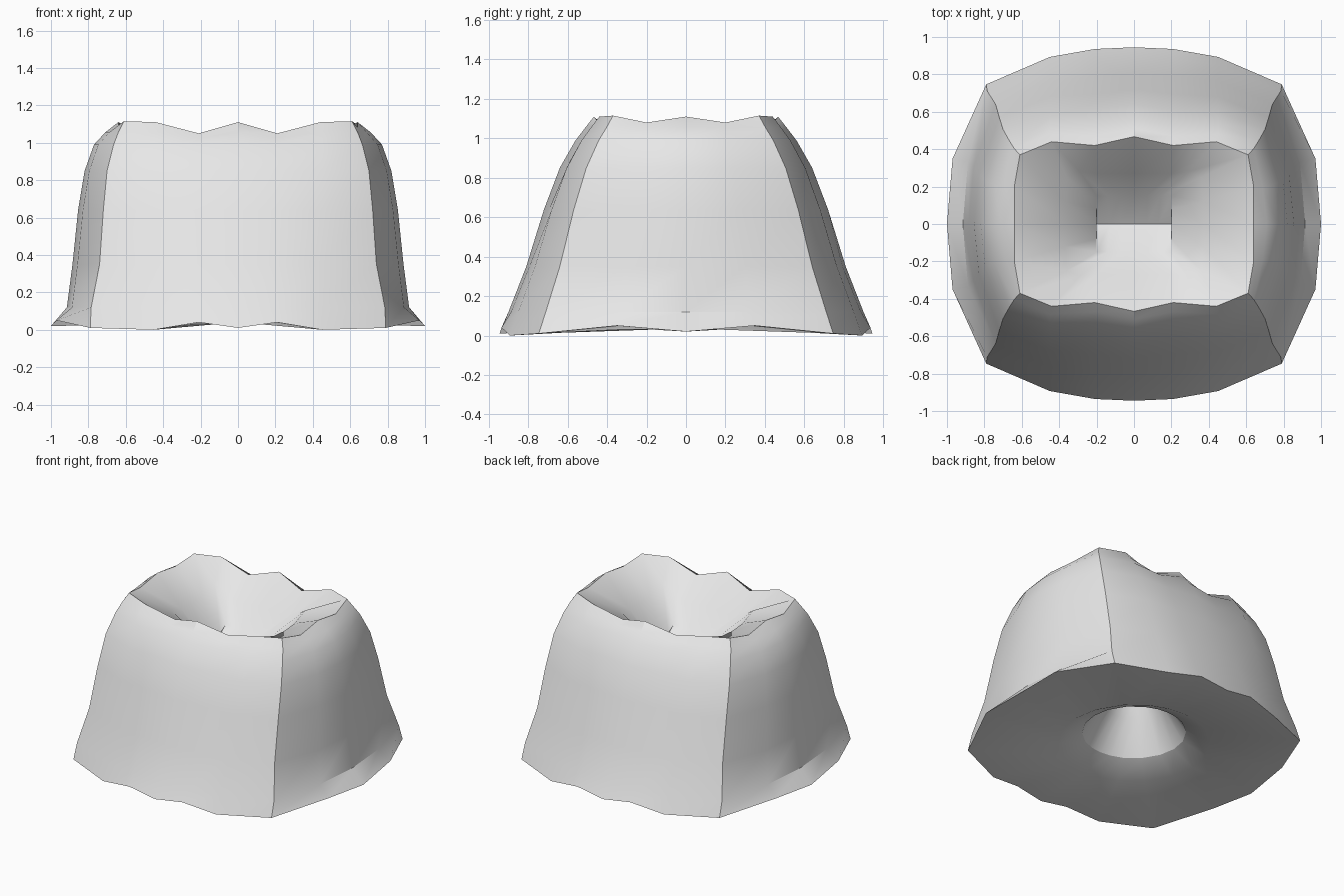
import bpy
import bmesh
import math

cube = bpy.data.objects.get("Cube")
if cube:
    bpy.data.objects.remove(cube, do_unlink=True)


def full_ring(quarter):
    """Mirror a quarter outline (side, shoulder, corner, outer, groove, middle) all round."""
    back = quarter + [(-x, y, z) for x, y, z in quarter[-2::-1]]
    front = [(x, -y, z) for x, y, z in back[-2:0:-1]]
    return back + front


def wall(side, corner, depth, z, groove, waves=(0, 0, 0, 0, 0, 0)):
    """Quarter outline of the outer wall at one height."""
    quarter = [(side, 0), (side * 0.97, depth * 0.37), (corner, depth * 0.79),
               (0.45, depth * 0.945), (0.21, depth * groove), (0, depth)]
    return [(x, y, z + w) for (x, y), w in zip(quarter, waves)]


# Underside cavity, from its roof down to the opening
def cavity(radius, z):
    angles = [0, 20, 42, 62, 77, 90]
    return [(radius * math.cos(math.radians(a)), radius * math.sin(math.radians(a)), z)
            for a in angles]


quarters = [cavity(0.12, 0.5), cavity(0.2, 0.34), cavity(0.34, 0.12), cavity(0.5, 0.04)]

# Wavy foot and tapering walls
quarters += [
    wall(1.0, 0.79, 0.945, 0.03, 0.99, (0, 0.03, -0.01, -0.02, 0.02, -0.01)),
    wall(0.915, 0.785, 0.9, 0.13, 0.985),
    wall(0.885, 0.74, 0.81, 0.36, 0.98),
    wall(0.855, 0.72, 0.72, 0.65, 0.965),
    wall(0.82, 0.70, 0.64, 0.86, 0.95),
    wall(0.77, 0.665, 0.56, 1.0, 0.93),
    wall(0.71, 0.64, 0.51, 1.065, 0.92, (0, 0, 0, 0, -0.03, 0)),
]

# Cusped rim, slopes inside it and the central valley
quarters += [
    [(0.64, 0, 1.12), (0.64, 0.2, 1.09), (0.61, 0.37, 1.125),
     (0.44, 0.44, 1.12), (0.21, 0.42, 1.06), (0, 0.467, 1.12)],
    [(0.37, 0, 0.97), (0.37, 0.12, 0.98), (0.36, 0.25, 1.02),
     (0.29, 0.28, 0.97), (0.2, 0.27, 0.92), (0, 0.27, 0.94)],
    [(0.2, 0, 0.76), (0.2, 0.08, 0.77), (0.2, 0.15, 0.81),
     (0.14, 0.15, 0.8), (0.07, 0.15, 0.8), (0, 0.15, 0.8)],
    [(0.2, 0, 0.71), (0.2, 0, 0.71), (0.2, 0, 0.71),
     (0.13, 0, 0.71), (0.07, 0, 0.71), (0, 0, 0.71)],
]

bm = bmesh.new()
rings = [[bm.verts.new(p) for p in full_ring(q)] for q in quarters]
for low, high in zip(rings, rings[1:]):
    n = len(low)
    for i in range(n):
        j = (i + 1) % n
        bm.faces.new((low[i], low[j], high[j], high[i]))
bm.faces.new(rings[0])
bmesh.ops.remove_doubles(bm, verts=bm.verts[:], dist=0.0005)
bmesh.ops.recalc_face_normals(bm, faces=bm.faces[:])

lowest = min(v.co.z for v in bm.verts)
for v in bm.verts:
    v.co.z -= lowest

mesh = bpy.data.meshes.new("molar_crown")
bm.to_mesh(mesh)
bm.free()
crown = bpy.data.objects.new("molar_crown", mesh)
bpy.context.collection.objects.link(crown)

# Plain grey enamel
enamel = bpy.data.materials.new("light_grey")
enamel.use_nodes = True
colour = (0.8, 0.8, 0.8, 1)
enamel.diffuse_color = colour
enamel.node_tree.nodes["Principled BSDF"].inputs["Base Color"].default_value = colour
mesh.materials.append(enamel)

bpy.ops.object.select_all(action="DESELECT")
crown.select_set(True)
bpy.context.view_layer.objects.active = crown
bpy.ops.object.shade_smooth_by_angle(angle=math.radians(30))
